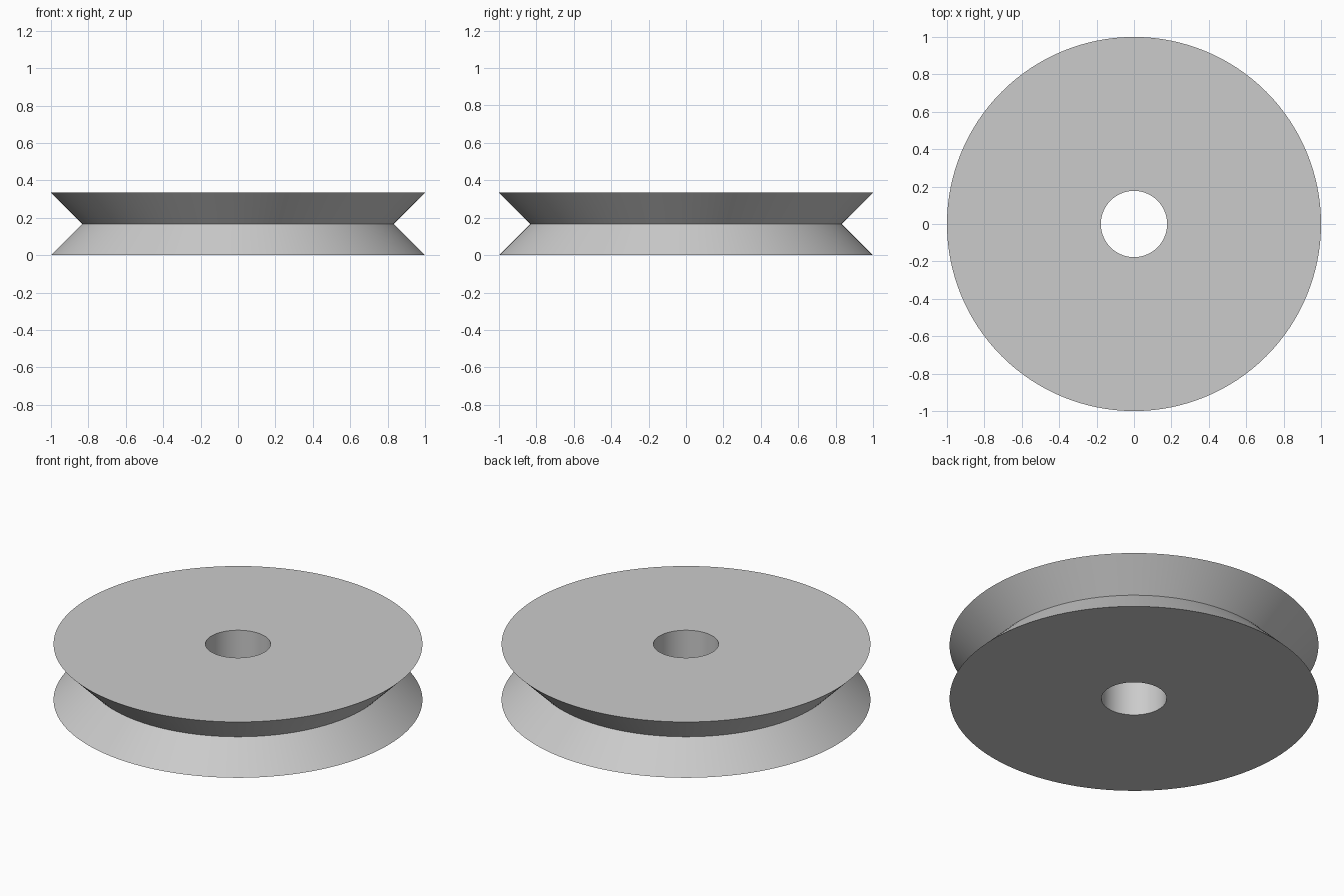
import bpy
import bmesh
from math import radians, tau
from mathutils import Vector

cube = bpy.data.objects.get("Cube")
if cube:
    bpy.data.objects.remove(cube, do_unlink=True)

RIM, GROOVE, BORE, HEIGHT, SIDES = 1.0, 0.832, 0.177, 0.334, 128

# Plain grey metal
grey = bpy.data.materials.new("grey")
grey.use_nodes = True
colour = (0.6, 0.6, 0.6, 1)
grey.diffuse_color = colour
grey.node_tree.nodes["Principled BSDF"].inputs["Base Color"].default_value = colour

# Cross-section of the V-groove wheel, from the bore outwards and back
profile = [(BORE, 0), (RIM, 0), (GROOVE, HEIGHT / 2), (RIM, HEIGHT), (BORE, HEIGHT)]

# Revolve the closed section about the vertical axis
bm = bmesh.new()
verts = [bm.verts.new((r, 0, z)) for r, z in profile]
edges = [bm.edges.new((v, verts[(i + 1) % len(verts)])) for i, v in enumerate(verts)]
bmesh.ops.spin(bm, geom=verts + edges, cent=Vector(), axis=(0, 0, 1),
               angle=tau, steps=SIDES, use_duplicate=False)
bmesh.ops.remove_doubles(bm, verts=bm.verts[:], dist=0.0001)
bmesh.ops.recalc_face_normals(bm, faces=bm.faces[:])

mesh = bpy.data.meshes.new("pulley_wheel")
bm.to_mesh(mesh)
bm.free()
mesh.materials.append(grey)
wheel = bpy.data.objects.new("pulley_wheel", mesh)
bpy.context.collection.objects.link(wheel)

# Smooth round walls with crisp rims
bpy.ops.object.select_all(action="DESELECT")
wheel.select_set(True)
bpy.context.view_layer.objects.active = wheel
bpy.ops.object.shade_smooth_by_angle(angle=radians(30))
